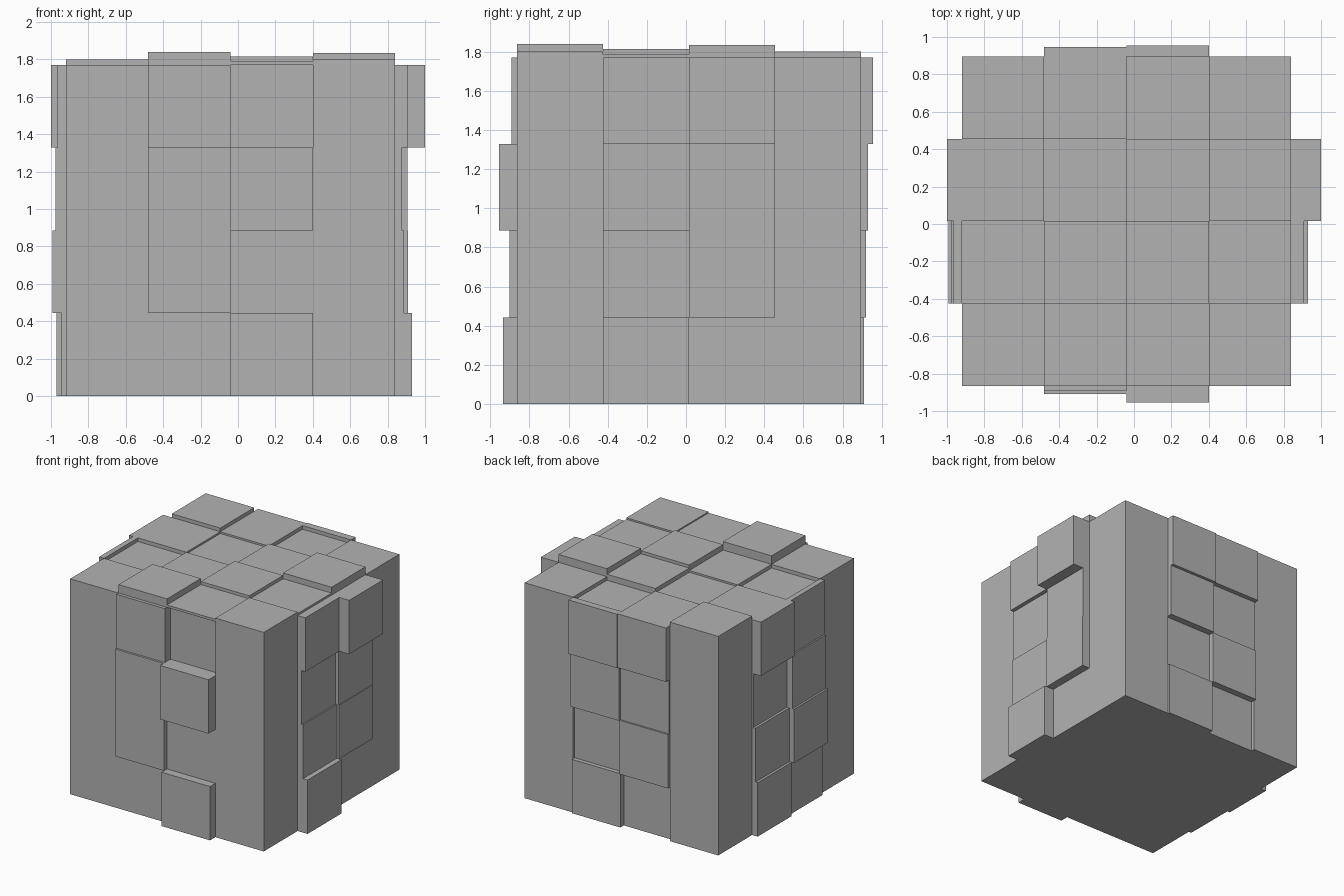
import bpy
import bmesh
from mathutils import Vector

cube = bpy.data.objects.get("Cube")
if cube:
    bpy.data.objects.remove(cube)

# One plain grey
grey = bpy.data.materials.new("plain_grey")
grey.use_nodes = True
colour = (0.45, 0.45, 0.45, 1)
grey.diffuse_color = colour
grey.node_tree.nodes["Principled BSDF"].inputs["Base Color"].default_value = colour

# Core block limits and its four-by-four-by-four grid
CELL = 0.44
LOW = Vector((-0.92, -0.865, 0))
HIGH = Vector((0.84, 0.895, 1.77))
STEP = (HIGH - LOW) / 4


def box(name, low, high):
    bm = bmesh.new()
    bmesh.ops.create_cube(bm, size=1)
    low, high = Vector(low), Vector(high)
    for v in bm.verts:
        v.co = [(l + h) / 2 + c * (h - l) for l, h, c in zip(low, high, v.co)]
    mesh = bpy.data.meshes.new(name)
    bm.to_mesh(mesh)
    bm.free()
    mesh.materials.append(grey)
    obj = bpy.data.objects.new(name, mesh)
    bpy.context.scene.collection.objects.link(obj)
    return obj


core = box("core_block", LOW, HIGH)
cutters = []


def tile(name, axis, positive, cell, level):
    """Raise a plate from one core face, or cut a recess when level lies inside it."""
    low = Vector([LOW[k] + cell[k] * STEP[k] for k in range(3)])
    high = low + STEP
    face = HIGH[axis] if positive else LOW[axis]
    rise = (level - face) if positive else (face - level)
    if abs(rise) < 0.003:
        return
    low[axis], high[axis] = min(face, level), max(face, level)
    if rise > 0:
        box(name, low, high)
        return
    # Cutters run past the core wherever they meet its outside
    for k in range(3):
        if k == axis:
            if positive:
                high[k] += 0.1
            else:
                low[k] -= 0.1
        else:
            if cell[k] == 0:
                low[k] -= 0.1
            if cell[k] == 3:
                high[k] += 0.1
    cutter = box(name + "_cutter", low, high)
    cutter.hide_render = True
    cutters.append(cutter)


# Top tiles: rows from front to back, columns along x
top = [
    [1.77, 1.84, 1.79, 1.80],
    [1.74, 1.77, 1.815, 1.787],
    [1.77, 1.755, 1.79, 1.835],
    [1.80, 1.77, 1.74, 1.77],
]
for j, row in enumerate(top):
    for i, level in enumerate(row):
        tile("top_tile", 2, True, (i, j, 0), level)

# Side tiles: two middle columns, rows from bottom to top
sides = [
    ("front_tile", 1, False, [(-0.865, -0.935), (-0.903, -0.865),
                              (-0.91, -0.955), (-0.892, -0.82)]),
    ("back_tile", 1, True, [(0.865, 0.91), (0.92, 0.875),
                            (0.907, 0.93), (0.946, 0.955)]),
    ("left_tile", 0, True, [(0.93, 0.84), (0.888, 0.909),
                            (0.877, 0.905), (0.91, 1.0)]),
    ("right_tile", 0, False, [(-0.945, -0.97), (-0.993, -0.95),
                              (-0.977, -0.93), (-0.965, -1.0)]),
]
for name, axis, positive, rows in sides:
    for k, pair in enumerate(rows):
        for n, level in enumerate(pair):
            cell = (0, n + 1, k) if axis == 0 else (n + 1, 0, k)
            tile(name, axis, positive, cell, level)

# Cut the recesses into the core
for cutter in cutters:
    mod = core.modifiers.new("recess", 'BOOLEAN')
    mod.operation = 'DIFFERENCE'
    mod.solver = 'EXACT'
    mod.object = cutter
bpy.context.view_layer.update()
depsgraph = bpy.context.evaluated_depsgraph_get()
cut_mesh = bpy.data.meshes.new_from_object(core.evaluated_get(depsgraph))
core.modifiers.clear()
core.data = cut_mesh
for cutter in cutters:
    bpy.data.objects.remove(cutter)
